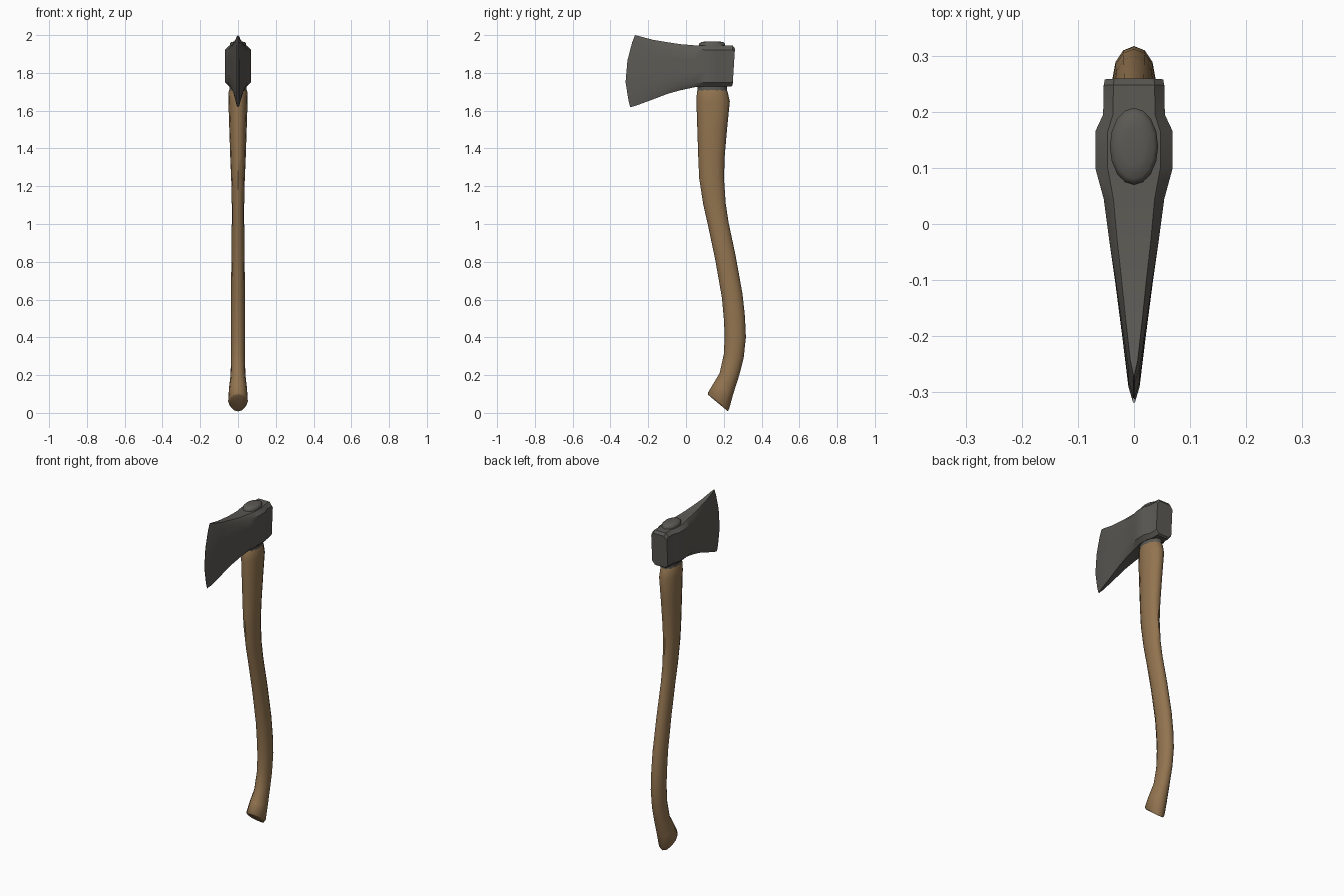
import bpy, bmesh
from math import sin, cos, tau, radians

if "Cube" in bpy.data.objects:
    bpy.data.objects.remove(bpy.data.objects["Cube"], do_unlink=True)


def make_material(name, rgb, rough):
    mat = bpy.data.materials.new(name)
    mat.use_nodes = True
    mat.diffuse_color = (*rgb, 1)
    node = mat.node_tree.nodes["Principled BSDF"]
    node.inputs["Base Color"].default_value = (*rgb, 1)
    node.inputs["Roughness"].default_value = rough
    return mat


def loft(name, rings, mat, angle):
    """Skin a list of equal-sized point rings and cap both ends."""
    bm = bmesh.new()
    loops = [[bm.verts.new(p) for p in ring] for ring in rings]
    n = len(loops[0])
    for a, b in zip(loops, loops[1:]):
        for i in range(n):
            j = (i + 1) % n
            bm.faces.new((a[i], a[j], b[j], b[i]))
    bm.faces.new(loops[0])
    bm.faces.new(loops[-1])
    bmesh.ops.recalc_face_normals(bm, faces=bm.faces)
    mesh = bpy.data.meshes.new(name)
    bm.to_mesh(mesh)
    bm.free()
    mesh.materials.append(mat)
    obj = bpy.data.objects.new(name, mesh)
    bpy.context.collection.objects.link(obj)
    bpy.ops.object.select_all(action="DESELECT")
    obj.select_set(True)
    bpy.context.view_layer.objects.active = obj
    bpy.ops.object.shade_smooth_by_angle(angle=radians(angle))
    return obj


def oval(front, back, half_width, sides=12):
    """Oval ring between a front and a back (y, z) point."""
    ring = []
    for i in range(sides):
        a = tau * i / sides
        s = (1 - cos(a)) / 2
        ring.append((half_width * sin(a),
                     front[0] + (back[0] - front[0]) * s,
                     front[1] + (back[1] - front[1]) * s))
    return ring


wood = make_material("wood", (0.29, 0.175, 0.08), 0.7)
steel = make_material("dark steel", (0.105, 0.1, 0.088), 0.6)

# Curved handle: front (y, z), back (y, z), half width
handle = [
    ((.118, .095), (.222, .008), .042),
    ((.115, .105), (.228, .02), .052),
    ((.145, .155), (.25, .10), .048),
    ((.178, .21), (.282, .20), .039),
    ((.20, .31), (.305, .29), .037),
    ((.205, .41), (.317, .40), .038),
    ((.20, .50), (.312, .51), .038),
    ((.19, .61), (.299, .63), .037),
    ((.155, .81), (.263, .83), .035),
    ((.115, 1.0), (.225, 1.01), .033),
    ((.092, 1.1), (.21, 1.11), .033),
    ((.07, 1.24), (.201, 1.24), .036),
    ((.065, 1.35), (.204, 1.35), .041),
    ((.06, 1.5), (.217, 1.5), .046),
    ((.055, 1.65), (.232, 1.65), .051),
    ((.058, 1.70), (.22, 1.70), .050),
    ((.066, 1.715), (.212, 1.715), .044),
]
loft("handle", [oval(*h) for h in handle], wood, 50)

# Domed core filling the eye of the head
core = [(1.695, .062, .216, .046), (1.73, .062, .216, .046),
        (1.93, .07, .207, .043), (1.955, .07, .207, .043),
        (1.963, .08, .197, .036), (1.967, .105, .172, .018)]
loft("eye_core", [oval((f, z), (b, z), w, 16) for z, f, b, w in core], steel, 60)

# Axe head: sections from cutting edge to poll
levels = [0, .1, .35, .65, .9, 1]            # height fractions
taper = [.68, 1, 1, 1, 1, .68]               # chamfered top and bottom
edge_curve = [.025, .015, 0, .01, .035, .05]  # sweep of the cutting edge

# y, bottom z, top z, half width, share of edge curve, poll tilt
sections = [
    (-.32, 1.618, 2.0, .001, 1, 0),
    (-.29, 1.626, 1.993, .010, .95, 0),
    (-.20, 1.655, 1.975, .021, .5, 0),
    (-.10, 1.69, 1.961, .034, .2, 0),
    (-.03, 1.708, 1.952, .044, 0, 0),
    (.045, 1.724, 1.946, .054, 0, 0),
    (.10, 1.728, 1.944, .069, 0, 0),
    (.165, 1.728, 1.944, .069, 0, 0),
    (.195, 1.728, 1.944, .055, 0, 0),
    (.238, 1.728, 1.944, .054, 0, .010),
    (.247, 1.735, 1.928, .052, 0, .012),
]
rings = []
for y, low, high, w, share, tilt in sections:
    side = [(w * k, y + share * c + tilt * t, low + (high - low) * t)
            for t, k, c in zip(levels, taper, edge_curve)]
    rings.append(side + [(-px, py, pz) for px, py, pz in reversed(side)])
loft("axe_head", rings, steel, 35)
